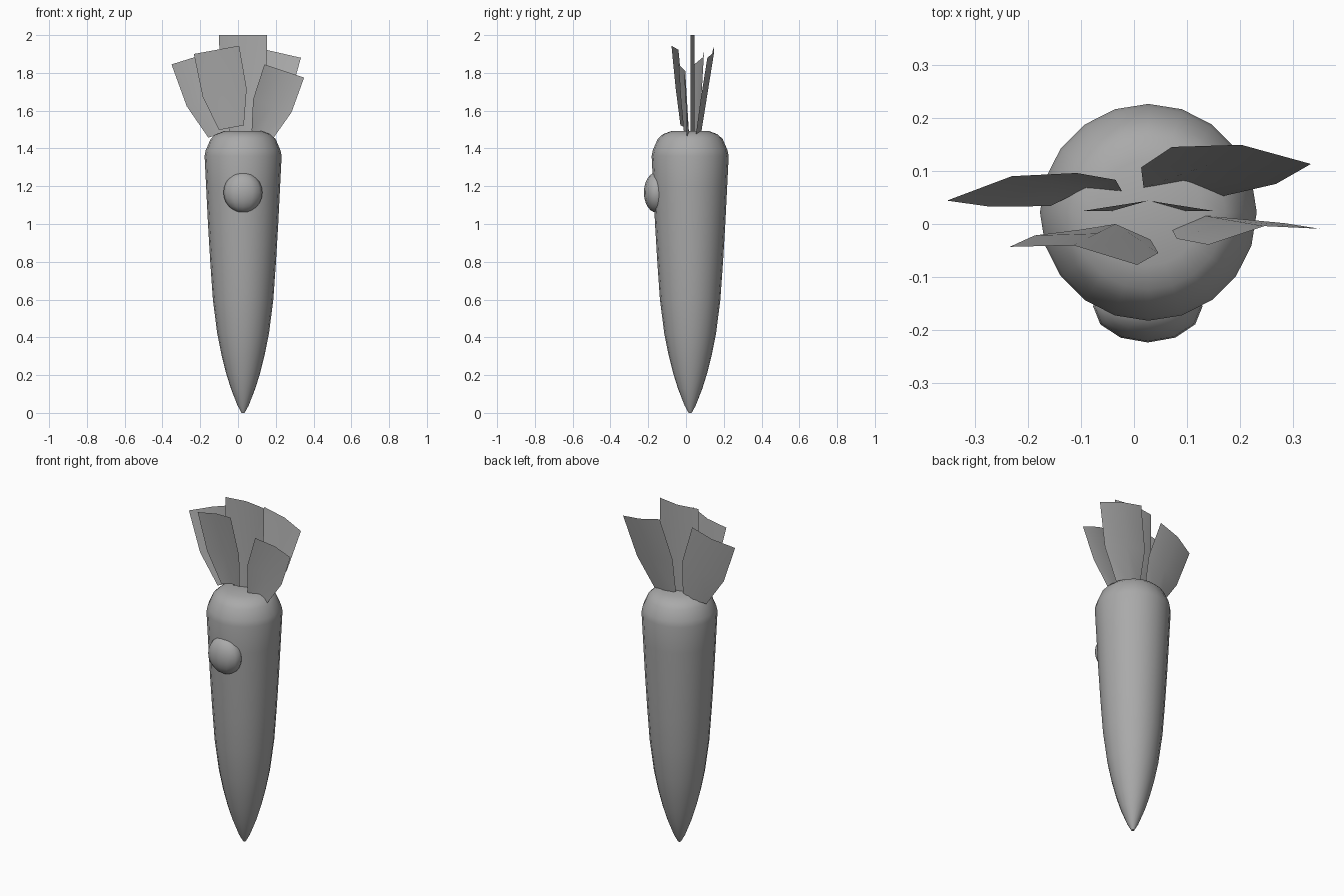
import bpy, math
from mathutils import Vector

if "Cube" in bpy.data.objects:
    bpy.data.objects.remove(bpy.data.objects["Cube"])

grey = bpy.data.materials.new("plain grey")
grey.diffuse_color = (0.4, 0.4, 0.4, 1)
grey.use_nodes = True
grey.node_tree.nodes["Principled BSDF"].inputs["Base Color"].default_value = grey.diffuse_color


def make(name, verts, faces, angle=60):
    me = bpy.data.meshes.new(name)
    me.from_pydata(verts, [], faces)
    me.materials.append(grey)
    ob = bpy.data.objects.new(name, me)
    bpy.context.collection.objects.link(ob)
    bpy.ops.object.select_all(action='DESELECT')
    ob.select_set(True)
    bpy.context.view_layer.objects.active = ob
    bpy.ops.object.shade_smooth_by_angle(angle=math.radians(angle))
    return ob


def lathe(name, centre, profile, sides, squash=1.0):
    """Spin (radius, z) rings about a vertical axis and cap both ends."""
    verts, faces = [], []
    for r, z in profile:
        for i in range(sides):
            a = 2 * math.pi * i / sides + math.pi / 2
            verts.append((centre[0] + r * math.cos(a),
                          centre[1] + r * squash * math.sin(a), z))
    for k in range(len(profile) - 1):
        for i in range(sides):
            j = (i + 1) % sides
            faces.append((k * sides + i, k * sides + j,
                          (k + 1) * sides + j, (k + 1) * sides + i))
    faces.append(tuple(reversed(range(sides))))
    faces.append(tuple(range(len(verts) - sides, len(verts))))
    return make(name, verts, faces)


# Tapered root body
lathe("root_body", (0.027, 0.022),
      [(0.008, 0), (0.03, 0.04), (0.065, 0.13), (0.09, 0.21), (0.115, 0.31),
       (0.137, 0.42), (0.16, 0.6), (0.174, 0.8), (0.186, 1.0), (0.196, 1.2),
       (0.204, 1.36), (0.198, 1.39), (0.172, 1.45), (0.145, 1.475), (0.1, 1.492)], 20)

# Round nose on the front
rings = 12
nose = [(max(0.103 * math.sin(math.pi * k / rings), 0.002),
         1.167 - 0.107 * math.cos(math.pi * k / rings)) for k in range(rings + 1)]
lathe("nose", (0.026, -0.155), nose, 12, squash=0.66)


def leaf(name, base, tip, side):
    """Thin leaf widening upward, creased along its middle."""
    base, tip, side = Vector(base), Vector(tip), Vector(side)
    verts = []
    for t, w in ((0, 0.55), (0.45, 0.97), (1, 1)):
        mid = base.lerp(tip, t)
        verts += [mid - side * w, mid + Vector((0, 0.02, 0)), mid + side * w]
    faces = [(r + c, r + c + 1, r + c + 4, r + c + 3) for r in (0, 3) for c in (0, 1)]
    make(name, verts, faces)


# Fan of leaves on the crown
leaf("leaf_centre", (0.027, 0.024, 1.48), (0.027, 0.024, 2.0), (0.127, 0, 0))
leaf("leaf_front_left", (-0.035, -0.02, 1.51), (-0.114, -0.06, 1.922), (0.12, -0.017, 0.022))
leaf("leaf_back_left", (-0.09, 0.048, 1.478), (-0.23, 0.07, 1.883), (0.122, 0.026, 0.038))
leaf("leaf_back_right", (0.09, 0.06, 1.48), (0.202, 0.129, 1.91), (0.131, -0.016, -0.03))
leaf("leaf_front_right", (0.13, -0.004, 1.475), (0.245, -0.024, 1.81), (0.105, 0.015, -0.035))
